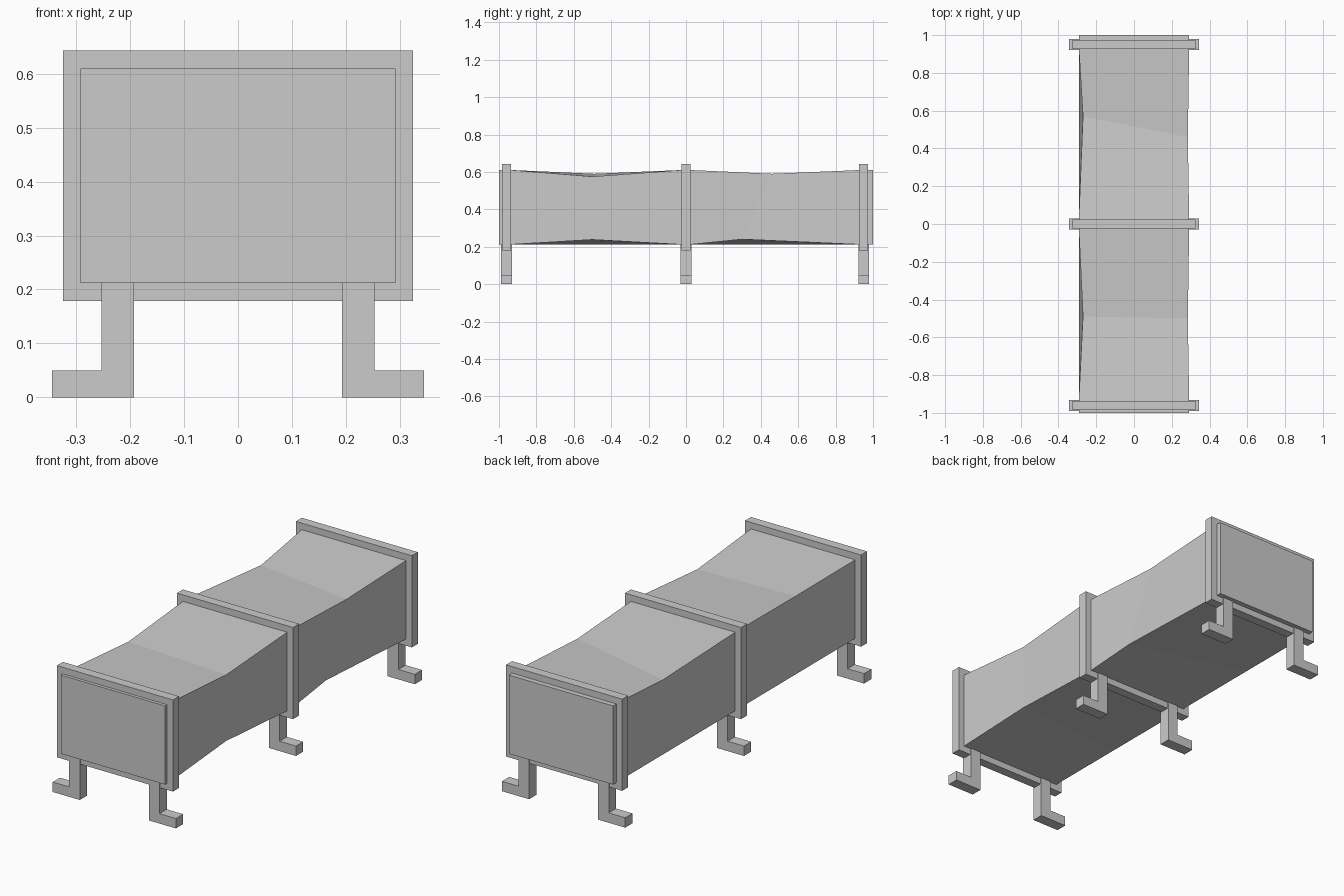
import bpy, bmesh

if "Cube" in bpy.data.objects:
    bpy.data.objects.remove(bpy.data.objects["Cube"])

W, Z0, Z1 = 0.292, 0.212, 0.61


def mesh_object(name, verts, faces):
    bm = bmesh.new()
    vs = [bm.verts.new(v) for v in verts]
    for f in faces:
        bm.faces.new([vs[i] for i in f])
    bmesh.ops.recalc_face_normals(bm, faces=bm.faces[:])
    me = bpy.data.meshes.new(name)
    bm.to_mesh(me)
    bm.free()
    ob = bpy.data.objects.new(name, me)
    bpy.context.collection.objects.link(ob)
    return ob


def loft(name, rings, closed=False):
    """Skin equal-sized rings; cap the ends unless the ring chain is closed."""
    n, m = len(rings[0]), len(rings)
    faces = []
    for r in range(m if closed else m - 1):
        s = (r + 1) % m
        faces += [(r*n + i, r*n + (i+1) % n, s*n + (i+1) % n, s*n + i) for i in range(n)]
    if not closed:
        faces += [tuple(range(n)), tuple((m-1)*n + i for i in range(n))]
    return mesh_object(name, [v for ring in rings for v in ring], faces)


def rect(y, w=W, z0=Z0, z1=Z1):
    return [(-w, y, z0), (w, y, z0), (w, y, z1), (-w, y, z1)]


# Long soft-sided body, pinched between the frames
front_sag = [(-W, -0.5, Z0), (0.282, -0.5, 0.238), (0.285, -0.5, 0.575), (-0.27, -0.49, 0.59)]
back_sag = [(-W, 0.5, Z0), (0.282, 0.3, 0.24), (0.285, 0.46, 0.59), (-0.27, 0.57, 0.572)]
loft("body", [rect(-1), rect(-0.935), front_sag, rect(-0.025),
              rect(0.025), back_sag, rect(0.93), rect(1)])

# Rectangular frames with a pair of L-shaped legs each
leg_profile = [(0.193, 0), (0.345, 0), (0.345, 0.05), (0.253, 0.05), (0.253, Z0), (0.193, Z0)]
for label, y in (("front", -0.96), ("middle", 0.0), ("back", 0.95)):
    a, b = y - 0.024, y + 0.024
    loft(label + "_frame", [rect(a, 0.325, 0.179, 0.643), rect(b, 0.325, 0.179, 0.643),
                            rect(b), rect(a)], closed=True)
    for side, s in (("left", -1), ("right", 1)):
        loft(f"{label}_{side}_leg",
             [[(s*x, yy, z) for x, z in leg_profile] for yy in (y - 0.029, y + 0.029)])
